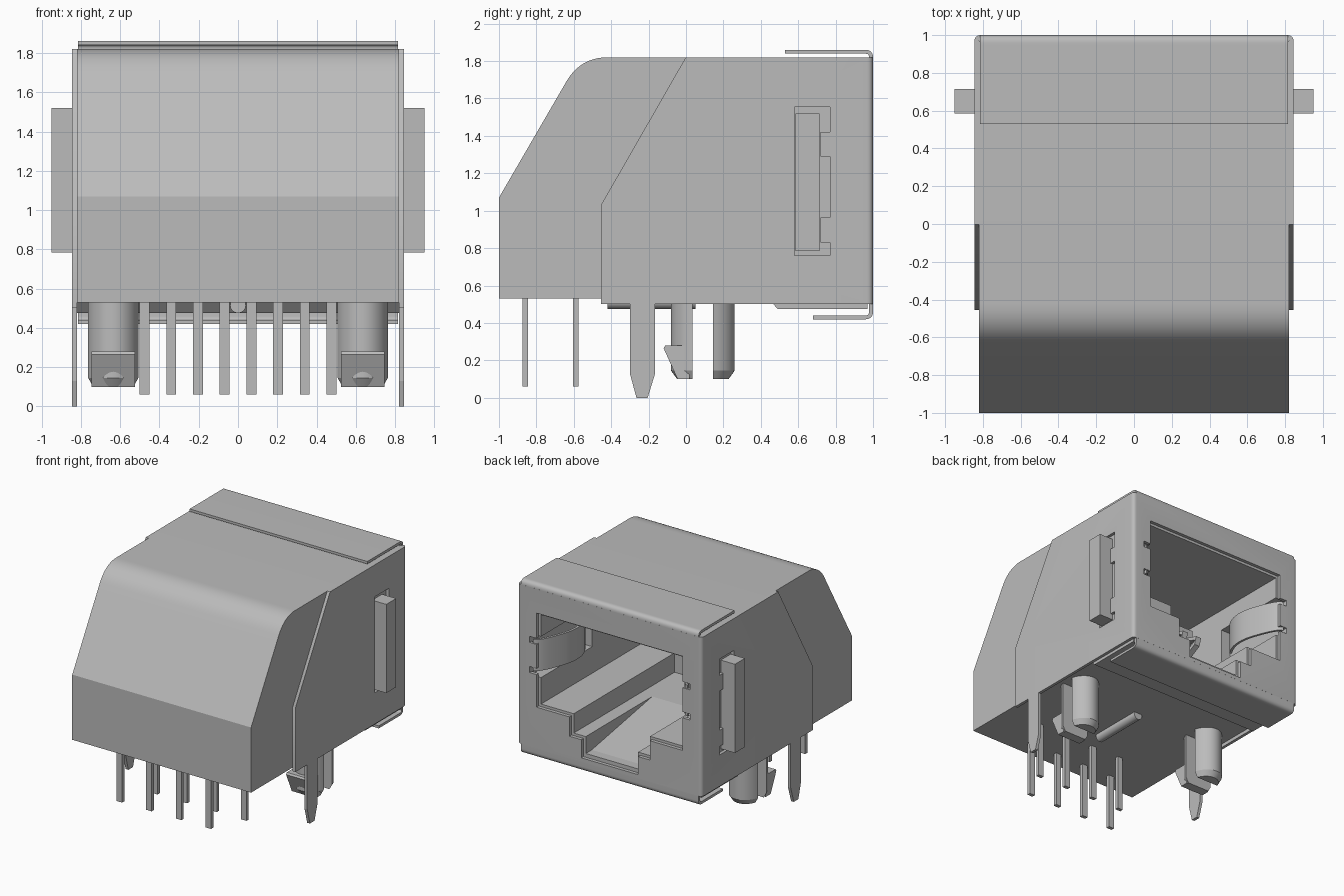
import bpy, bmesh, math
from mathutils import Vector

if "Cube" in bpy.data.objects:
    bpy.data.objects.remove(bpy.data.objects["Cube"], do_unlink=True)

grey = bpy.data.materials.new("plain grey")
grey.use_nodes = True
grey.diffuse_color = (0.5, 0.5, 0.5, 1)
grey.node_tree.nodes["Principled BSDF"].inputs["Base Color"].default_value = (0.5, 0.5, 0.5, 1)


def prism(name, pts, axis, a, b, smooth=False):
    """Extrude a 2D outline along an axis from a to b."""
    def place(p, t):
        return {"x": (t, p[0], p[1]), "y": (p[0], t, p[1]), "z": (p[0], p[1], t)}[axis]
    bm = bmesh.new()
    lo = [bm.verts.new(place(p, a)) for p in pts]
    hi = [bm.verts.new(place(p, b)) for p in pts]
    bm.faces.new(lo)
    bm.faces.new(hi)
    for i in range(len(pts)):
        j = (i + 1) % len(pts)
        bm.faces.new((lo[i], lo[j], hi[j], hi[i]))
    bmesh.ops.recalc_face_normals(bm, faces=bm.faces)
    mesh = bpy.data.meshes.new(name)
    bm.to_mesh(mesh)
    bm.free()
    mesh.materials.append(grey)
    ob = bpy.data.objects.new(name, mesh)
    bpy.context.collection.objects.link(ob)
    if smooth:
        shade(ob)
    return ob


def shade(ob):
    bpy.ops.object.select_all(action="DESELECT")
    ob.select_set(True)
    bpy.context.view_layer.objects.active = ob
    bpy.ops.object.shade_smooth_by_angle(angle=math.radians(30))


def rect(u0, u1, v0, v1):
    return [(u0, v0), (u1, v0), (u1, v1), (u0, v1)]


def box(name, x0, x1, y0, y1, z0, z1):
    return prism(name, rect(x0, x1, y0, y1), "z", z0, z1)


def cut(ob, cutter):
    cutter.hide_render = True
    mod = ob.modifiers.new("cut", "BOOLEAN")
    mod.operation = "DIFFERENCE"
    mod.solver = "EXACT"
    mod.object = cutter
    bpy.context.view_layer.objects.active = ob
    bpy.ops.object.modifier_apply(modifier=mod.name)
    bpy.data.objects.remove(cutter, do_unlink=True)


def curve(p0, p1, p2, n=10):
    """Points of a quadratic bend."""
    p0, p1, p2 = Vector(p0), Vector(p1), Vector(p2)
    return [tuple(p0 * (1 - t) ** 2 + p1 * 2 * t * (1 - t) + p2 * t * t)
            for t in (i / n for i in range(n + 1))]


def ribbon(path, w):
    """Closed outline of a path with thickness w."""
    left, right = [], []
    for i, p in enumerate(path):
        d = Vector(path[min(i + 1, len(path) - 1)]) - Vector(path[max(i - 1, 0)])
        n = Vector((-d.y, d.x)).normalized() * w / 2
        left.append(tuple(Vector(p) + n))
        right.append(tuple(Vector(p) - n))
    return left + right[::-1]


def opening(grow, bottom):
    """Stepped socket outline."""
    half = [(0.24 + grow, bottom), (0.24 + grow, 0.70 - grow), (0.35 + grow, 0.70 - grow),
            (0.35 + grow, 0.86 - grow), (0.65 + grow, 0.86 - grow), (0.65 + grow, 1.60 + grow)]
    return half + [(-x, z) for x, z in reversed(half)]


# Housing with sloped, rounded front and stepped underside
outline = [(-1, 0.53), (-1, 1.07)] + curve((-0.64, 1.69), (-0.565, 1.82), (-0.42, 1.82))
outline += [(0.97, 1.82), (0.97, 0.475), (0.49, 0.475), (0.44, 0.53)]
housing = prism("housing", outline, "x", -0.82, 0.82)
cut(housing, prism("socket_cutter", opening(0, 0.56), "y", -0.35, 1.2))
for s in (-1, 1):
    cut(housing, box("spring_pocket_cutter", *sorted((s * 0.6, s * 0.74)), 0.3, 1.2, 1.08, 1.42))
shade(housing)

# Latch ramp and contact carrier inside the socket
prism("latch_ramp", [(0.92, 0.555), (0.1, 0.70), (-0.35, 0.70), (-0.35, 0.555)], "x", -0.24, 0.24)
box("contact_carrier", -0.52, 0.52, -0.36, 0.1, 1.32, 1.45)
box("carrier_key", -0.13, 0.13, 0.1, 0.3, 1.36, 1.45)
box("locating_rib_base", -0.03, 0.03, -0.42, 0.05, 0.505, 0.535)
prism("locating_rib", [(0.04 * math.cos(a * math.pi / 8), 0.515 + 0.04 * math.sin(a * math.pi / 8))
                       for a in range(16)], "y", -0.42, 0.05, True)

# Metal shield wrapped round the sides and socket face
side = [(0.82, -0.455), (0.845, -0.455)] + curve((0.845, 0.965), (0.845, 1), (0.81, 1), 6)
inner = [(-0.82, 0.972), (0.82, 0.972)]
outer_left = [(-x, y) for x, y in reversed(side)]
shield = prism("shield", side + outer_left + inner, "z", 0.5, 1.82)
cut(shield, prism("slope_cutter", [(-0.6, 0.779), (-0.455, 1.03), (0.01, 1.84), (-0.6, 1.9)],
                  "x", -1, 1))
cut(shield, prism("face_cutter", opening(0.02, 0.53), "y", 0.9, 1.1))
for z in (1.36, 1.11):
    cut(shield, box("notch_cutter", -0.735, 0.735, 0.9, 1.1, z, z + 0.05))
for y1, z0, z1 in ((0.72, 0.76, 1.555), (0.77, 0.76, 0.83), (0.77, 0.965, 1.29), (0.77, 1.42, 1.555)):
    for s in (-1, 1):
        cut(shield, box("window_cutter", *sorted((s * 0.815, s * 0.9)), 0.58, y1, z0, z1))
shade(shield)

# Folded flaps above and below
top_path = [(0.53, 1.85), (0.95, 1.85)] + curve((0.96, 1.85), (0.989, 1.85), (0.989, 1.82), 6) + [(0.989, 1.78)]
prism("top_flap", ribbon(top_path, 0.021), "x", -0.815, 0.815, True)
low_path = [(0.68, 0.43), (0.95, 0.43)] + curve((0.96, 0.43), (0.989, 0.43), (0.989, 0.46), 6) + [(0.989, 0.53)]
prism("bottom_flap", ribbon(low_path, 0.021), "x", -0.815, 0.815, True)

for s, label in ((1, "left"), (-1, "right")):
    # Side tab and grounding leg
    box(label + "_side_tab", *sorted((s * 0.81, s * 0.95)), 0.585, 0.715, 0.785, 1.52)
    leg = [(-0.30, 0.51), (-0.30, 0.13), (-0.265, 0), (-0.205, 0), (-0.165, 0.13), (-0.165, 0.51)]
    prism(label + "_ground_leg", leg, "x", s * 0.82, s * 0.845)

    # Grounding spring curling into the socket
    path = curve((s * 0.71, 0.985), (s * 0.66, 0.99), (s * 0.58, 0.75), 8)
    path += curve((s * 0.58, 0.75), (s * 0.53, 0.58), (s * 0.62, 0.45), 8)[1:]
    prism(label + "_spring", ribbon(path, 0.02), "z", 1.13, 1.39, True)

    # Split mounting post with a snap hook
    cx, cy = s * 0.635, 0.09
    a0 = math.asin(0.055 / 0.17)
    for half, d in (("front", -1), ("back", 1)):
        arc = [a0 + (math.pi - 2 * a0) * i / 16 for i in range(17)]
        shape = [(cx + 0.135 * math.cos(a), cy + d * 0.17 * math.sin(a)) for a in arc]
        post = prism(f"{label}_{half}_post", shape, "z", 0.145, 0.56, True)
        tip_bm = bmesh.new()
        tip_bm.from_mesh(post.data)
        base = min(tip_bm.faces, key=lambda f: f.calc_center_median().z)
        tip = bmesh.ops.extrude_face_region(tip_bm, geom=[base])["geom"]
        for v in [g for g in tip if isinstance(g, bmesh.types.BMVert)]:
            v.co.z = 0.1
            v.co.x = cx + (v.co.x - cx) * 0.8
            v.co.y = cy + d * 0.055 + (v.co.y - cy - d * 0.055) * 0.72
        bmesh.ops.delete(tip_bm, geom=[base], context="FACES_ONLY")
        bmesh.ops.recalc_face_normals(tip_bm, faces=tip_bm.faces)
        tip_bm.to_mesh(post.data)
        tip_bm.free()
        shade(post)
    hook = [(-0.12, 0.265), (-0.11, 0.28), (0.02, 0.28), (0.02, 0.1), (-0.045, 0.1)]
    prism(label + "_snap_hook", hook, "x", cx - 0.11, cx + 0.11)

# Staggered solder pins and slanted socket contacts
for i in range(8):
    x = (i - 3.5) * 0.136
    y = -0.86 if i % 2 == 0 else -0.59
    box(f"solder_pin_{i + 1}", x - 0.025, x + 0.025, y - 0.015, y + 0.015, 0.06, 0.56)
    wire = [(-0.36, 0.98), (-0.3, 0.99), (0.2, 1.27), (0.22, 1.31), (0.08, 1.35)]
    prism(f"contact_{i + 1}", ribbon(wire, 0.03), "x", x - 0.025, x + 0.025)
